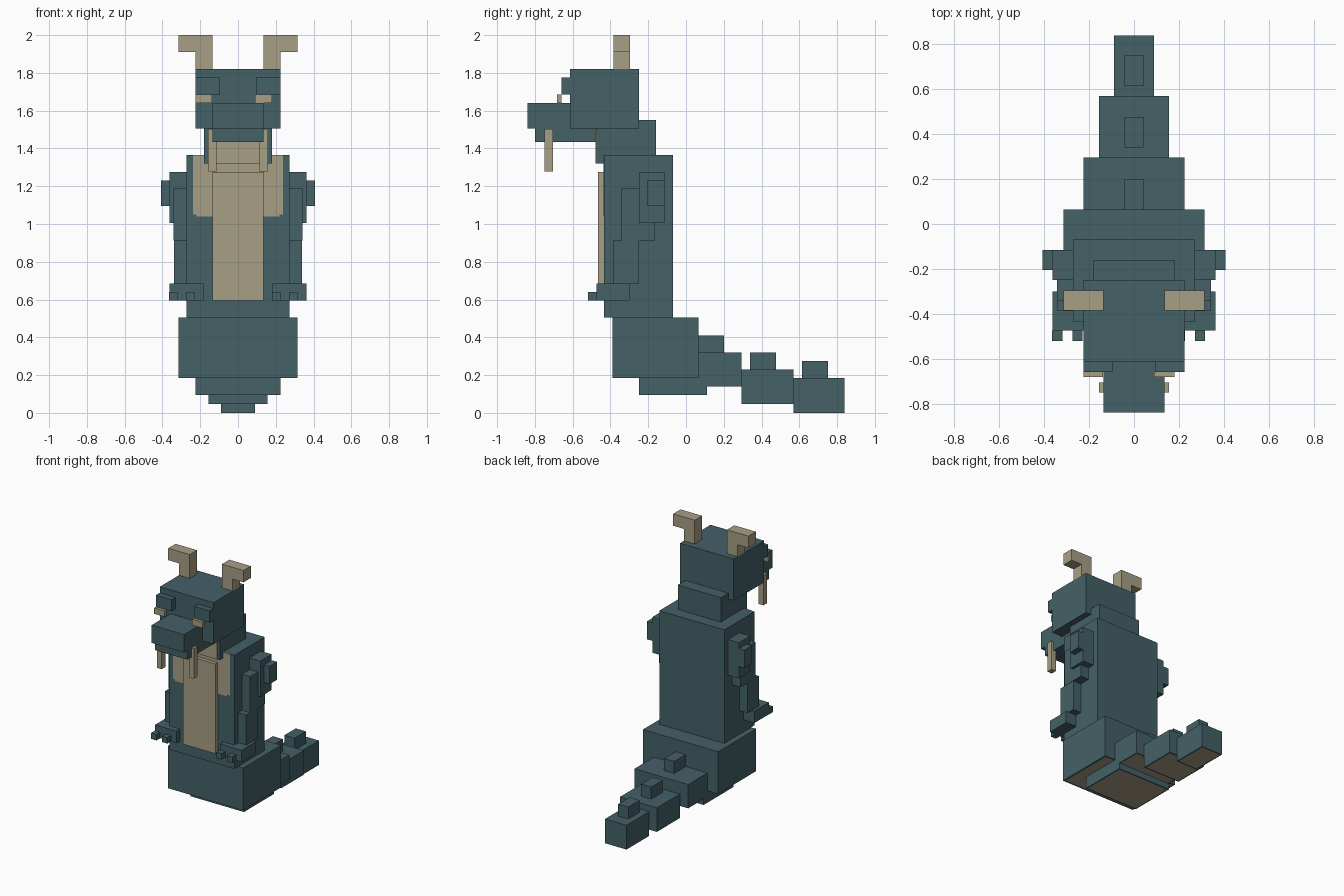
import bpy
import bmesh

cube = bpy.data.objects.get("Cube")
if cube:
    bpy.data.objects.remove(cube, do_unlink=True)


def make_material(name, color):
    mat = bpy.data.materials.new(name)
    mat.use_nodes = True
    mat.diffuse_color = color
    mat.node_tree.nodes["Principled BSDF"].inputs["Base Color"].default_value = color
    return mat


TEAL = make_material("teal scales", (0.058, 0.119, 0.137, 1))
BEIGE = make_material("beige horn", (0.39, 0.345, 0.235, 1))


def box(name, x, y, z, mat=TEAL, belly=0):
    """Box from axis ranges; belly > 0 insets a beige panel in its underside."""
    bm = bmesh.new()
    bmesh.ops.create_cube(bm, size=1)
    for v in bm.verts:
        for i, (low, high) in enumerate((x, y, z)):
            v.co[i] = low if v.co[i] < 0 else high
    if belly:
        bm.normal_update()
        bottom = [f for f in bm.faces if f.normal.z < -0.9]
        bmesh.ops.inset_region(bm, faces=bottom, thickness=belly)
        for f in bottom:
            f.material_index = 1
    mesh = bpy.data.meshes.new(name)
    bm.to_mesh(mesh)
    bm.free()
    mesh.materials.append(mat)
    if belly:
        mesh.materials.append(BEIGE)
    obj = bpy.data.objects.new(name, mesh)
    bpy.context.collection.objects.link(obj)
    return obj


def mid(half):
    return (-half, half)


def pair(name, x, y, z, mat=TEAL):
    """Mirrored left and right boxes."""
    box("left_" + name, x, y, z, mat)
    box("right_" + name, (-x[1], -x[0]), y, z, mat)


# Torso and hips
box("hips", mid(0.315), (-0.39, 0.065), (0.185, 0.505), belly=0.02)
box("seat", mid(0.225), (-0.25, 0.11), (0.095, 0.185), belly=0.015)
box("torso", mid(0.272), (-0.433, -0.07), (0.505, 1.365))
box("belly_plate", mid(0.135), (-0.465, -0.433), (0.595, 1.275), BEIGE)
box("chest_patch", mid(0.238), (-0.437, -0.433), (1.05, 1.365), BEIGE)
box("chest_patch_hem", mid(0.22), (-0.437, -0.433), (1.04, 1.05), BEIGE)

# Neck and head
box("neck", mid(0.18), (-0.475, -0.16), (1.32, 1.55))
box("throat_patch", mid(0.16), (-0.479, -0.475), (1.32, 1.5), BEIGE)
box("head", mid(0.225), (-0.615, -0.25), (1.505, 1.82))
box("snout", mid(0.135), (-0.84, -0.615), (1.505, 1.64))
box("jaw", mid(0.135), (-0.8, -0.475), (1.435, 1.505))
pair("whisker", (0.115, 0.155), (-0.75, -0.705), (1.277, 1.504), BEIGE)
pair("brow", (0.095, 0.225), (-0.66, -0.615), (1.686, 1.775))
box("left_eye", (0.09, 0.18), (-0.682, -0.66), (1.641, 1.686), BEIGE)
box("right_eye", (-0.225, -0.138), (-0.682, -0.66), (1.641, 1.686), BEIGE)

# Horns
pair("horn_post", (0.135, 0.225), (-0.385, -0.297), (1.82, 1.91), BEIGE)
pair("horn_tip", (0.135, 0.315), (-0.385, -0.297), (1.91, 2.0), BEIGE)

# Arms
pair("shoulder", (0.272, 0.363), (-0.25, -0.115), (1.005, 1.275))
pair("shoulder_spike", (0.363, 0.408), (-0.205, -0.115), (1.095, 1.23))
pair("upper_arm", (0.27, 0.342), (-0.342, -0.165), (0.913, 1.187))
pair("forearm", (0.27, 0.34), (-0.387, -0.25), (0.685, 0.913))
pair("hand", (0.183, 0.362), (-0.475, -0.3), (0.595, 0.685))
for side, start in (("left", 0.181), ("right", -0.364)):
    for i in range(2):
        x = start + i * 0.09
        box(f"{side}_claw_{i + 1}", (x, x + 0.045), (-0.52, -0.475), (0.595, 0.64))

# Tail segments, each with a spine on top
tail = [(0.225, 0.065, 0.295, 0.14, 0.32, 0.065),
        (0.155, 0.295, 0.57, 0.048, 0.23, 0.34),
        (0.09, 0.57, 0.84, 0.0, 0.184, 0.615)]
for i, (half, y0, y1, z0, z1, spine) in enumerate(tail, 1):
    box(f"tail_segment_{i}", mid(half), (y0, y1), (z0, z1), belly=0.015)
    box(f"tail_spine_{i}", mid(0.042), (spine, spine + 0.136), (z1, z1 + 0.091))
